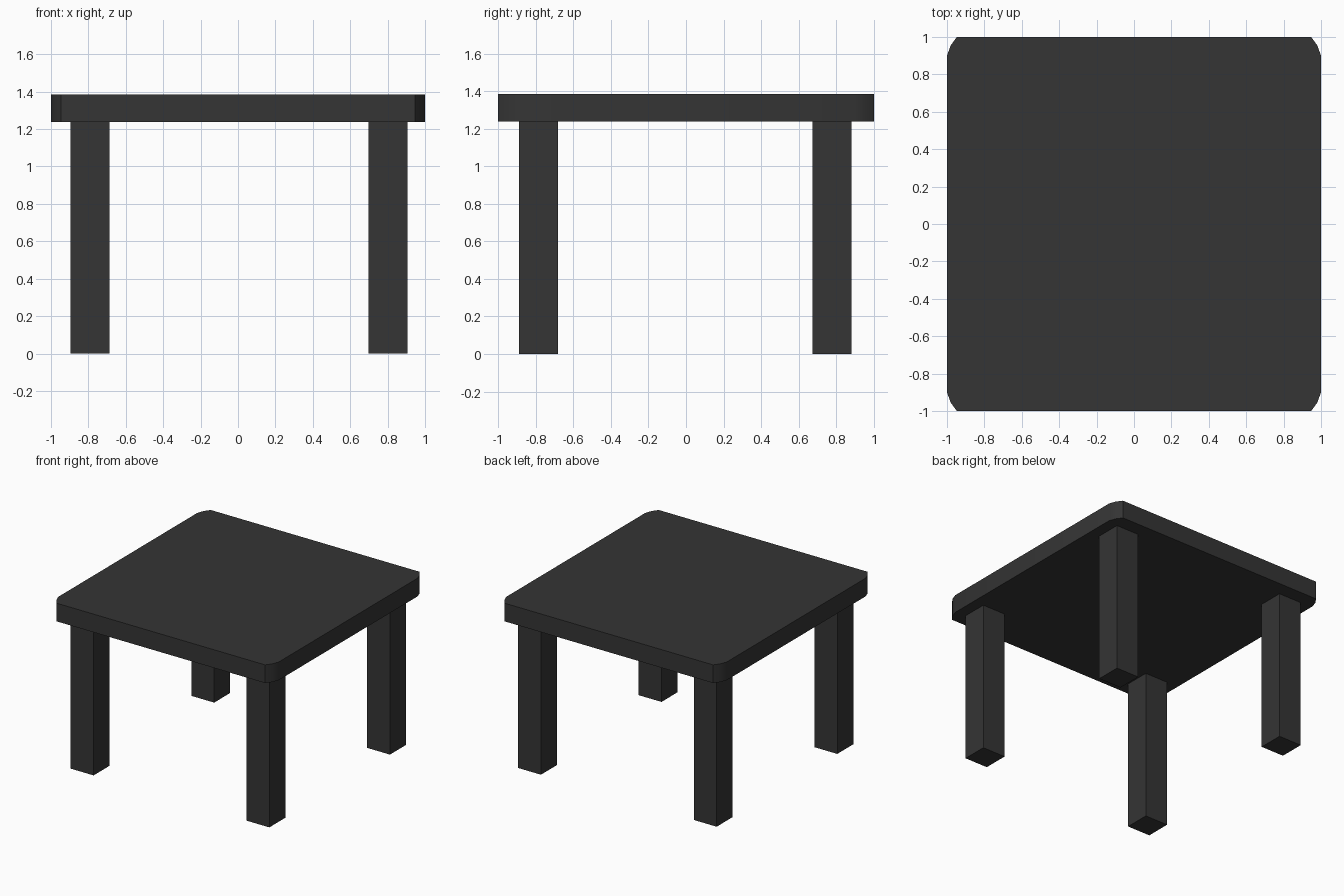
import bpy
import bmesh
from math import radians

if "Cube" in bpy.data.objects:
    bpy.data.objects.remove(bpy.data.objects["Cube"])

TOP_Z, UNDER_Z = 1.386, 1.237

black = bpy.data.materials.new("black_lacquer")
black.diffuse_color = (0.035, 0.035, 0.035, 1)
black.use_nodes = True
black.node_tree.nodes["Principled BSDF"].inputs["Base Color"].default_value = black.diffuse_color


def prism(name, outline, z0, z1):
    """Extrude a counter-clockwise outline between two heights."""
    bm = bmesh.new()
    base = bm.faces.new([bm.verts.new((x, y, z0)) for x, y in outline])
    top = bmesh.ops.extrude_face_region(bm, geom=[base], use_keep_orig=True)
    verts = [v for v in top["geom"] if isinstance(v, bmesh.types.BMVert)]
    bmesh.ops.translate(bm, verts=verts, vec=(0, 0, z1 - z0))
    bmesh.ops.recalc_face_normals(bm, faces=bm.faces)
    mesh = bpy.data.meshes.new(name)
    bm.to_mesh(mesh)
    bm.free()
    mesh.materials.append(black)
    obj = bpy.data.objects.new(name, mesh)
    bpy.context.collection.objects.link(obj)
    return obj


# Tabletop: square with clipped, softly rounded corners
corner = [(1.0, 0.90), (0.98, 0.955), (0.947, 1.0)]
outline = []
for sx, sy in ((1, 1), (-1, 1), (-1, -1), (1, -1)):
    pts = [(x * sx, y * sy) for x, y in corner]
    outline += pts if sx * sy > 0 else pts[::-1]
tabletop = prism("tabletop", outline, UNDER_Z, TOP_Z)
bpy.context.view_layer.objects.active = tabletop
tabletop.select_set(True)
bpy.ops.object.shade_smooth_by_angle(angle=radians(40))

# Four square legs
h = 0.104
for side, cx in (("left", -0.792), ("right", 0.803)):
    for end, cy in (("front", -0.785), ("back", 0.778)):
        square = [(cx - h, cy - h), (cx + h, cy - h), (cx + h, cy + h), (cx - h, cy + h)]
        prism(f"{end}_{side}_leg", square, 0, UNDER_Z)
